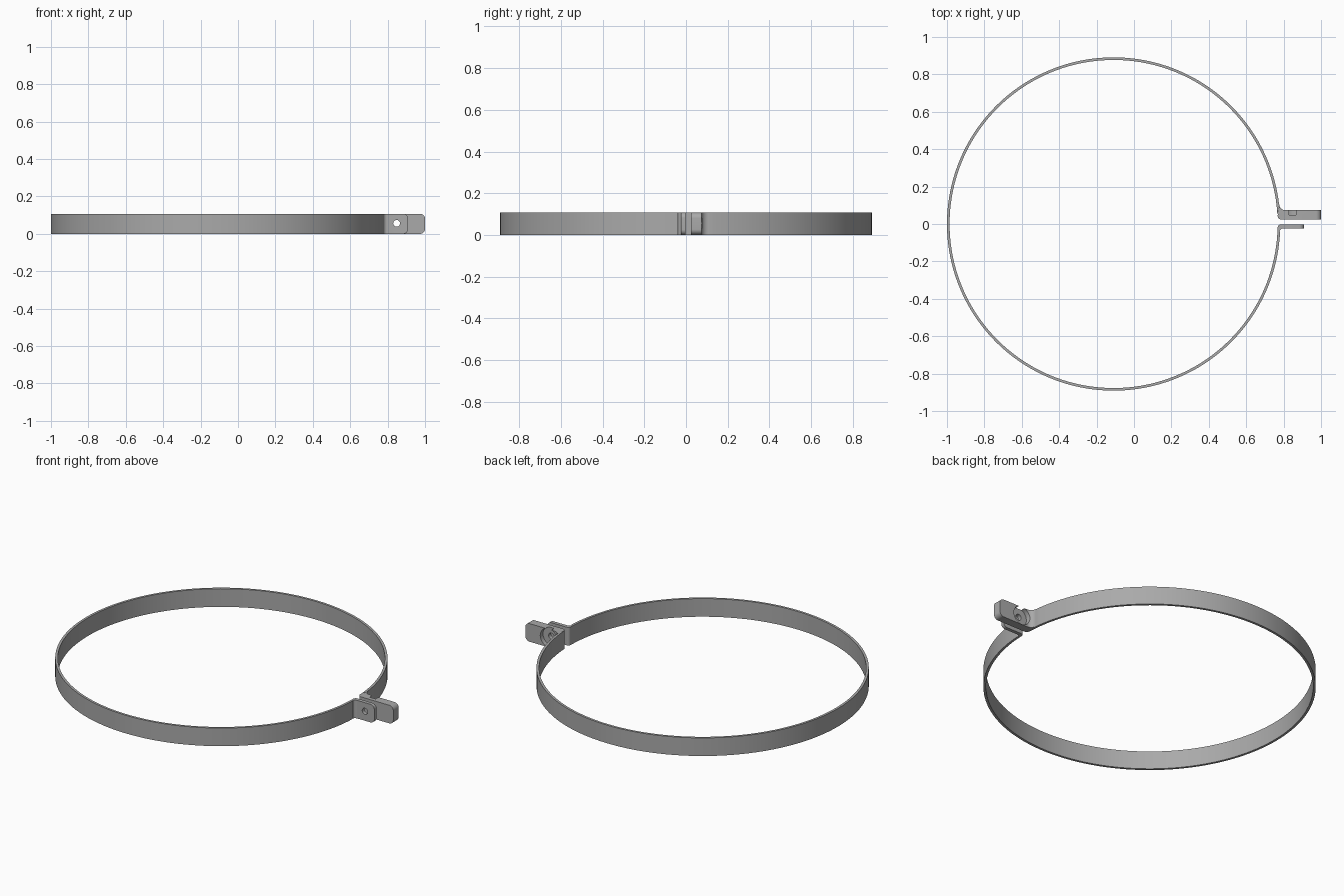
import bpy, bmesh
from math import sin, cos, pi, asin, radians
from mathutils import Vector

cube = bpy.data.objects.get("Cube")
if cube:
    bpy.data.objects.remove(cube, do_unlink=True)

H = 0.107                     # band height
CX, R_OUT, R_IN = -0.109, 0.891, 0.877
HOLE_X, HOLE_Z = 0.848, 0.056

steel = bpy.data.materials.new("grey metal")
steel.use_nodes = True
grey = (0.4, 0.4, 0.4, 1)
steel.diffuse_color = grey
steel.node_tree.nodes["Principled BSDF"].inputs["Base Color"].default_value = grey


def arc(cx, cy, r, a0, a1, n):
    """Points along an arc, angles in degrees."""
    return [(cx + r * cos(radians(a0 + (a1 - a0) * i / n)),
             cy + r * sin(radians(a0 + (a1 - a0) * i / n))) for i in range(n + 1)]


def prism(name, base, direction):
    """Extrude a closed outline of 3D points along a direction."""
    bm = bmesh.new()
    face = bm.faces.new([bm.verts.new(p) for p in base])
    ext = bmesh.ops.extrude_face_region(bm, geom=[face])
    moved = [v for v in ext["geom"] if isinstance(v, bmesh.types.BMVert)]
    bmesh.ops.translate(bm, verts=moved, vec=Vector(direction))
    bmesh.ops.recalc_face_normals(bm, faces=bm.faces)
    mesh = bpy.data.meshes.new(name)
    bm.to_mesh(mesh)
    bm.free()
    mesh.materials.append(steel)
    obj = bpy.data.objects.new(name, mesh)
    bpy.context.collection.objects.link(obj)
    return obj


def flat(points):
    return [(x, y, 0) for x, y in points]


def upright(points, y):
    return [(x, y, z) for x, z in points]


def combine(obj, other, operation):
    """Boolean with a temporary helper, which is then removed."""
    mod = obj.modifiers.new("bool", "BOOLEAN")
    mod.operation, mod.solver, mod.object = operation, "EXACT", other
    bpy.context.view_layer.objects.active = obj
    bpy.ops.object.modifier_apply(modifier=mod.name)
    bpy.data.objects.remove(other, do_unlink=True)


def smooth(obj):
    bpy.ops.object.select_all(action="DESELECT")
    obj.select_set(True)
    bpy.context.view_layer.objects.active = obj
    bpy.ops.object.shade_smooth_by_angle(angle=radians(30))


def bore(name, r, y0, y1):
    circle = arc(HOLE_X, HOLE_Z, r, 0, 360, 48)[:-1]
    return prism(name, upright(circle, y0), (0, y1 - y0, 0))


def lug(name, side, inner, outer, x_end, fillet, bend, corner):
    """Curved bend off the band plus a flat tongue with rounded end corners."""
    x0 = 0.777 + fillet
    hollow = arc(x0, outer + side * fillet, fillet, 180, 180 + side * 90, 10)
    rounded = arc(0.768 + bend, inner + side * bend, bend, -side * 90, -side * 180, 10)
    part = prism(name, flat(hollow + [(x0, inner)] + rounded), (0, 0, H))
    tongue = ([(x0, 0)] + arc(x_end - corner, corner, corner, -90, 0, 10)
              + arc(x_end - corner, H - corner, corner, 0, 90, 10) + [(x0, H)])
    combine(part, prism("tongue", upright(tongue, inner), (0, outer - inner, 0)), "UNION")
    combine(part, bore("bolt_hole", 0.018, -0.1, 0.12), "DIFFERENCE")
    return part


# Open circular band
outline = (arc(CX, 0, R_OUT, 6.7, 357.2, 180)
           + arc(CX, 0, R_IN, 358.8, 2.8, 180))
band = prism("band", flat(outline), (0, 0, H))

# Thin front lug and thick rear lug with a round nut recess
front_lug = lug("front_lug", -1, -0.003, -0.024, 0.909, 0.02, 0.016, 0.025)
rear_lug = lug("rear_lug", 1, 0.024, 0.074, 1.0, 0.032, 0.02, 0.027)
combine(rear_lug, bore("nut_recess", 0.0545, 0.048, 0.12), "DIFFERENCE")

for part in (band, front_lug, rear_lug):
    smooth(part)
